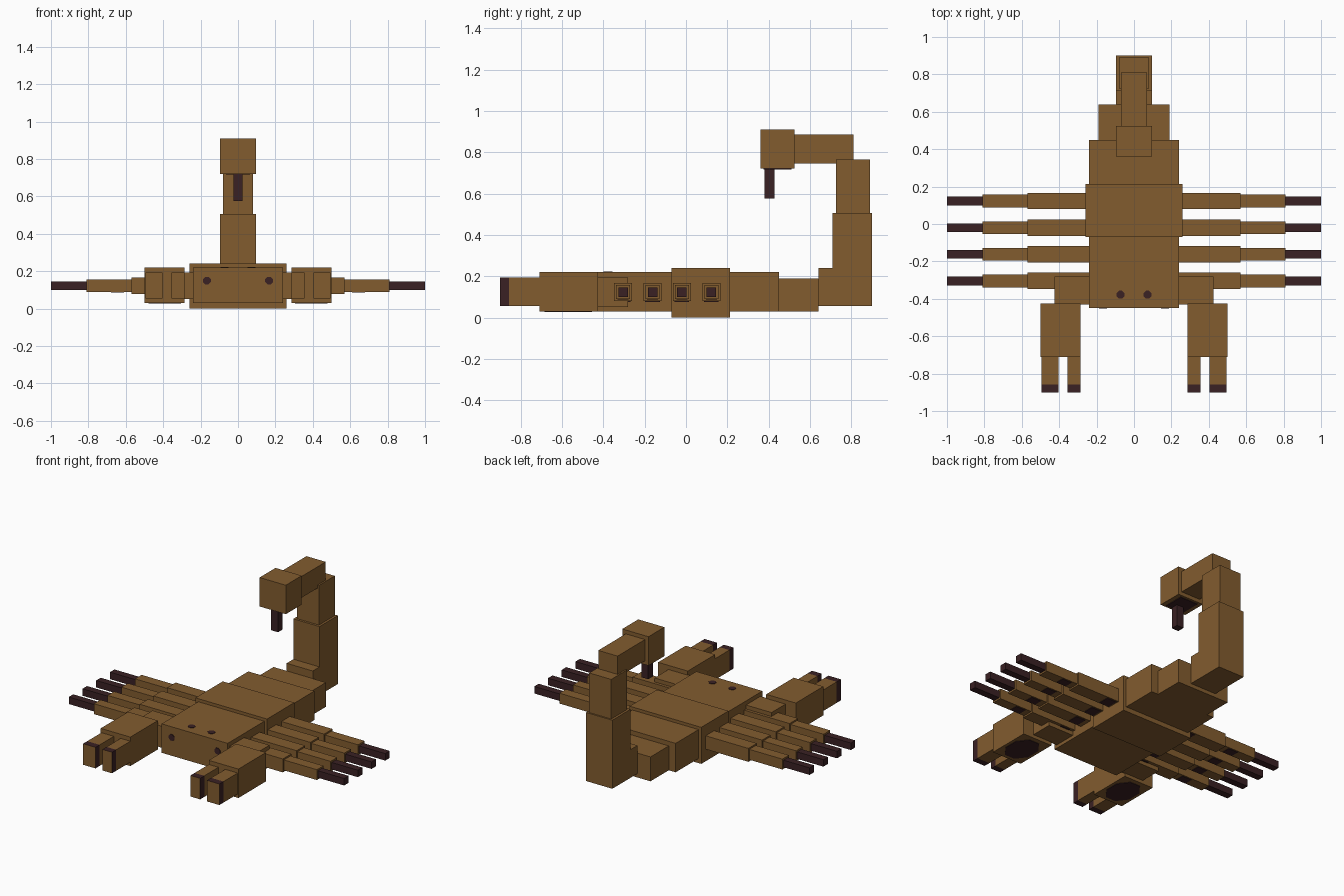
import bpy
import bmesh
from math import radians
from mathutils import Matrix, Vector

cube = bpy.data.objects.get("Cube")
if cube:
    bpy.data.objects.remove(cube, do_unlink=True)


def make_material(name, color):
    mat = bpy.data.materials.new(name)
    mat.use_nodes = True
    mat.diffuse_color = color
    mat.node_tree.nodes["Principled BSDF"].inputs["Base Color"].default_value = color
    return mat


brown = make_material("shell brown", (0.225, 0.107, 0.028, 1))
dark = make_material("dark tip", (0.042, 0.015, 0.017, 1))


def finish(name, bm, *mats):
    mesh = bpy.data.meshes.new(name)
    bm.to_mesh(mesh)
    bm.free()
    for mat in mats:
        mesh.materials.append(mat)
    obj = bpy.data.objects.new(name, mesh)
    bpy.context.collection.objects.link(obj)
    return obj


def box(name, x, y, z, mat=brown):
    """Box from (low, high) ranges on each axis."""
    bm = bmesh.new()
    bmesh.ops.create_cube(bm, size=1)
    for v in bm.verts:
        v.co = Vector([r[0] + (c + 0.5) * (r[1] - r[0]) for c, r in zip(v.co, (x, y, z))])
    return finish(name, bm, mat)


def centred(name, half, y, z, mat=brown):
    return box(name, (-half, half), y, z, mat)


def disc(name, centre, radius, tilt=0, stretch=1, mat=dark):
    """Thin eight-sided painted spot."""
    bm = bmesh.new()
    bmesh.ops.create_cone(bm, cap_ends=True, segments=8, radius1=radius,
                          radius2=radius, depth=0.006)
    place = (Matrix.Translation(centre) @ Matrix.Rotation(radians(tilt), 4, "X")
             @ Matrix.Diagonal((1, stretch, 1, 1)) @ Matrix.Rotation(radians(22.5), 4, "Z"))
    bm.transform(place)
    return finish(name, bm, mat)


# Body
centred("body", 0.24, (-0.45, 0.45), (0.03, 0.22))
centred("body_band", 0.26, (-0.07, 0.213), (0, 0.24))

# Tail, curling up and forward
centred("tail_root", 0.19, (0.45, 0.64), (0.03, 0.19))
centred("tail_bend", 0.095, (0.64, 0.71), (0.055, 0.24))
centred("tail_column", 0.095, (0.71, 0.90), (0.055, 0.505))
centred("tail_upper", 0.08, (0.725, 0.89), (0.505, 0.765))
centred("tail_arch", 0.07, (0.522, 0.81), (0.745, 0.885))
centred("tail_bulb", 0.095, (0.36, 0.525), (0.72, 0.91))
centred("stinger", 0.025, (0.38, 0.428), (0.575, 0.72), dark)
centred("bulb_underside", 0.065, (0.375, 0.51), (0.716, 0.722), dark)

for side, word in ((1, "left"), (-1, "right")):
    def span(a, b):
        return tuple(sorted((side * a, side * b)))

    # Eyes on the face and on top
    disc(word + "_front_eye", (side * 0.166, -0.45, 0.15), 0.022, 90)
    disc(word + "_top_eye", (side * 0.072, -0.378, 0.22), 0.023)

    # Four jointed legs
    for i in range(4):
        y, z = 0.123 - i * 0.1425, 0.123
        for part, a, b, h, mat in (("upper", 0.23, 0.57, 0.044, brown),
                                   ("lower", 0.57, 0.81, 0.034, brown),
                                   ("tip", 0.81, 1.0, 0.023, dark)):
            box(f"{word}_leg_{i + 1}_{part}", span(a, b), (y - h, y + h), (z - h, z + h), mat)
            if mat == brown:
                box(f"{word}_leg_{i + 1}_{part}_joint", span(a + 0.04, a + 0.11),
                    (y - h * 0.8, y + h * 0.8), (z - h - 0.003, z - h + 0.003), dark)

    # Pincer
    box(word + "_arm", span(0.23, 0.425), (-0.43, -0.28), (0.052, 0.193))
    box(word + "_palm", span(0.285, 0.50), (-0.71, -0.425), (0.03, 0.22))
    disc(word + "_palm_patch", (side * 0.392, -0.57, 0.03), 0.095, stretch=1.3)
    for part, a, b in (("inner", 0.285, 0.355), ("outer", 0.405, 0.495)):
        box(f"{word}_{part}_finger", span(a, b), (-0.857, -0.71), (0.055, 0.193))
        tip = box(f"{word}_{part}_finger_tip", span(a, b), (-0.90, -0.857), (0.055, 0.193), dark)
        # The front of each finger stays brown
        tip.data.materials.append(brown)
        for face in tip.data.polygons:
            face.material_index = int(face.normal.y < -0.5)
